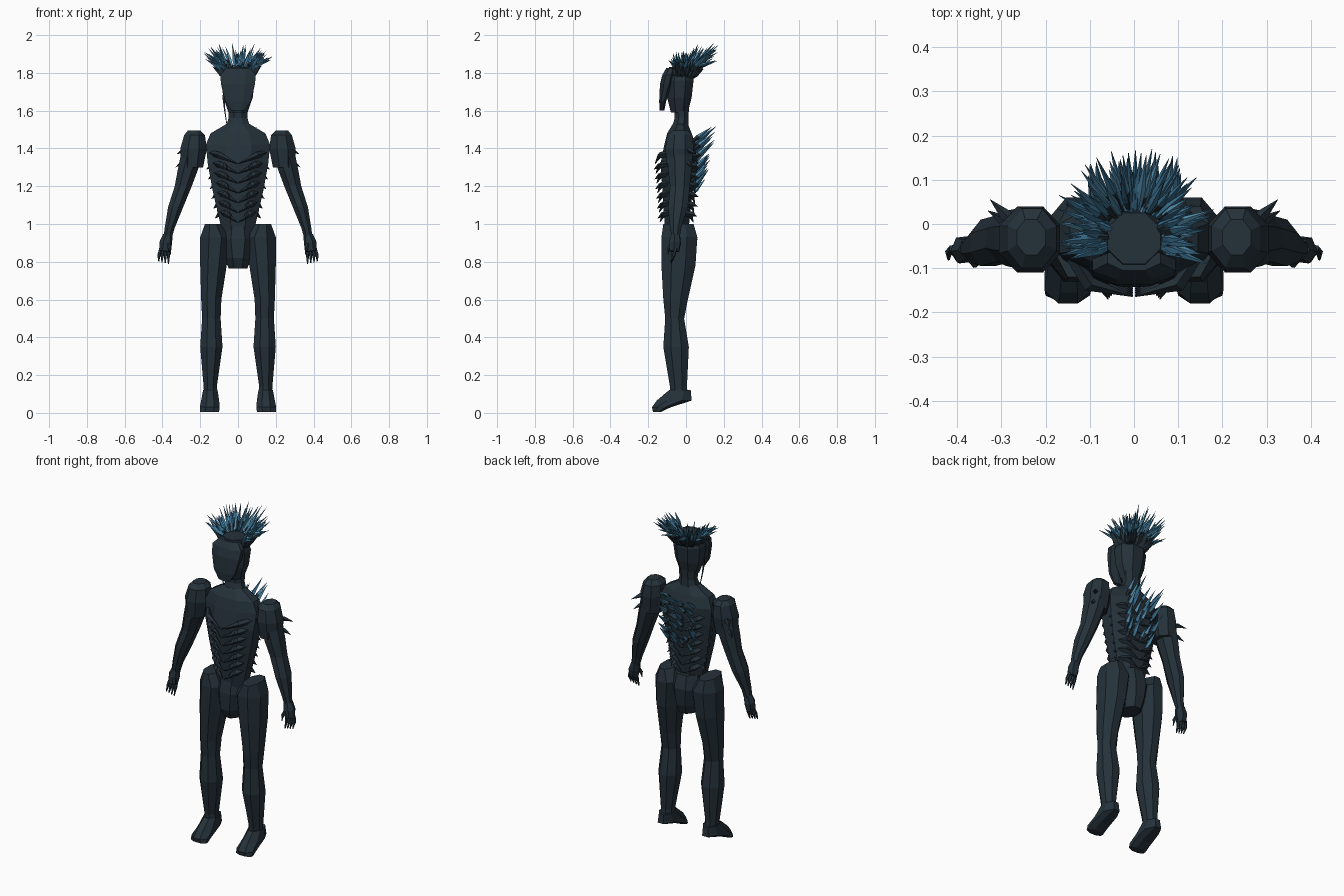
import bpy, bmesh, math, random
from mathutils import Vector

random.seed(4)
if "Cube" in bpy.data.objects:
    bpy.data.objects.remove(bpy.data.objects["Cube"], do_unlink=True)


def material(name, rgb):
    m = bpy.data.materials.new(name)
    m.use_nodes = True
    m.diffuse_color = (*rgb, 1)
    m.node_tree.nodes["Principled BSDF"].inputs["Base Color"].default_value = (*rgb, 1)
    return m


SLATE = material("dark slate", (0.018, 0.031, 0.042))
BLUE = material("crystal blue", (0.045, 0.17, 0.29))
PALE = material("pale crystal blue", (0.09, 0.28, 0.44))


def finish(name, bm, mirror=False, mats=(SLATE,)):
    bmesh.ops.recalc_face_normals(bm, faces=bm.faces)
    mesh = bpy.data.meshes.new(name)
    bm.to_mesh(mesh)
    bm.free()
    for m in mats:
        mesh.materials.append(m)
    ob = bpy.data.objects.new(name, mesh)
    bpy.context.collection.objects.link(ob)
    if mirror:
        ob.modifiers.new("Mirror", 'MIRROR').use_mirror_merge = False
    return ob


def skin(bm, rings, mats=None):
    for k, (a, b) in enumerate(zip(rings, rings[1:])):
        n = len(a)
        for i in range(n):
            f = bm.faces.new((a[i], a[(i + 1) % n], b[(i + 1) % n], b[i]))
            f.material_index = mats[k] if mats else 0
    bm.faces.new(rings[0])
    bm.faces.new(rings[-1])


def loft(name, sections, mirror=False, sides=8):
    """Stack faceted rings given as (x0, x1, y0, y1, z)."""
    bm = bmesh.new()
    rings = []
    grow = 1 / math.cos(math.pi / sides)
    for x0, x1, y0, y1, z in sections:
        ring = []
        for i in range(sides):
            a = (i + 0.5) * math.tau / sides
            ring.append(bm.verts.new(((x0 + x1) / 2 + (x1 - x0) / 2 * grow * math.cos(a),
                                      (y0 + y1) / 2 + (y1 - y0) / 2 * grow * math.sin(a), z)))
        rings.append(ring)
    skin(bm, rings)
    return finish(name, bm, mirror)


def tube(bm, pts, radii, sides=4, mats=None):
    """Faceted tube along a path, used for spikes, ribs and fingers."""
    pts = [Vector(p) for p in pts]
    rings = []
    for i, p in enumerate(pts):
        t = (pts[min(i + 1, len(pts) - 1)] - pts[max(i - 1, 0)]).normalized()
        u = t.cross(Vector((0.1, 0.2, 1))).normalized()
        v = t.cross(u)
        rings.append([bm.verts.new(p + radii[i] * (u * math.cos(j * math.tau / sides)
                     + v * math.sin(j * math.tau / sides))) for j in range(sides)])
    skin(bm, rings, mats)


def spike(bm, base, tip, r, mats=None):
    base, tip = Vector(base), Vector(tip)
    tube(bm, [base, base.lerp(tip, 0.35), tip], [r * 0.6, r, 0.0006], 4, mats)


# Torso, pelvis, neck
loft("torso", [(-.08, .08, -.11, .01, .94), (-.10, .10, -.115, .02, 1.03),
               (-.135, .135, -.125, .035, 1.18), (-.16, .16, -.135, .05, 1.32),
               (-.17, .17, -.115, .05, 1.42), (-.145, .145, -.10, .03, 1.48),
               (-.06, .06, -.07, .01, 1.53)])
loft("pelvis", [(-.05, .05, -.10, .03, .765), (-.07, .07, -.125, .05, .82),
                (-.09, .09, -.125, .06, .92), (-.075, .075, -.11, .04, 1.0)])
loft("neck", [(-.065, .065, -.075, .015, 1.51), (-.05, .05, -.06, .012, 1.56),
              (-.055, .055, -.065, .02, 1.66)])

# Head and face mask
loft("head", [(-.05, .05, -.08, .01, 1.59), (-.078, .078, -.10, .03, 1.67),
              (-.088, .088, -.105, .04, 1.76), (-.06, .06, -.09, .025, 1.83)])
loft("face_mask", [(-.035, .035, -.14, -.115, 1.60), (-.068, .068, -.142, -.105, 1.65),
                   (-.09, .09, -.138, -.07, 1.74), (-.094, .094, -.125, -.06, 1.79),
                   (-.06, .06, -.105, -.05, 1.825)])
bm = bmesh.new()
tube(bm, [(-.078, -.06, 1.68), (-.07, -.06, 1.6), (-.058, -.05, 1.52)], [.008, .004, .002])
finish("loose_strand", bm)

# Legs and feet
loft("leg", [(.105, .18, -.085, .01, .09), (.112, .182, -.085, .005, .14),
             (.082, .20, -.12, .015, .35), (.092, .19, -.11, -.01, .50),
             (.088, .195, -.12, .01, .60), (.06, .20, -.13, .05, .78),
             (.04, .20, -.13, .06, .93), (.09, .175, -.12, .04, 1.0)], True)
foot = loft("foot", [(.10, .20, -.175, -.13, .006), (.097, .202, -.18, -.08, .03),
                     (.10, .195, -.155, .03, .065), (.108, .185, -.09, .025, .12)], True)

# Arms and hands
loft("shoulder", [(.185, .30, -.10, .03, 1.30), (.165, .305, -.11, .04, 1.40),
                  (.175, .285, -.10, .035, 1.47), (.20, .265, -.07, .01, 1.495)], True)
loft("arm", [(.352, .395, -.075, -.035, .92), (.335, .388, -.085, -.025, .98),
             (.29, .37, -.095, .01, 1.09), (.245, .335, -.085, .02, 1.20),
             (.215, .32, -.095, .03, 1.28), (.18, .30, -.10, .035, 1.38)], True)
bm = bmesh.new()
tube(bm, [(.372, -.055, .94), (.382, -.058, .90), (.388, -.062, .855)], [.026, .034, .028], 6)
for i in range(4):
    x = .368 + i * .014
    tube(bm, [(x, -.055, .87), (x + i * .003, -.065, .835), (x + i * .003, -.08, .79 + i * .004)],
         [.009, .009, .003], 5)
tube(bm, [(.375, -.07, .91), (.36, -.09, .87), (.358, -.095, .84)], [.011, .010, .004], 5)
finish("hand", bm, True)
bm = bmesh.new()
spike(bm, (.27, .0, 1.40), (.325, .055, 1.37), .014)
spike(bm, (.28, .0, 1.34), (.33, .03, 1.30), .012)
finish("shoulder_spikes", bm, True)

# Overlapping rib blades that wrap the front, back and flanks
bm = bmesh.new()
for i in range(7):
    t = i / 6
    z = 1.04 + t * .31
    w, front, back = .10 + t * .055, -.13 - t * .025, .03 + t * .025
    tube(bm, [(w, -.05, z + .03), (w * .65, front * .88, z + .015), (0.003, front - .008, z - .03)],
         [.014, .017, .002])
    tube(bm, [(w, -.04, z + .03), (w * .65, back * .8, z + .01), (0.003, back + .008, z - .03)],
         [.014, .017, .002])
    if i < 6:
        spike(bm, (w * .8, -.03, z + .03), (w + .022, -.01, z - .01), .017)
        spike(bm, (w * .5, front * .85, z + .02), (w * .4, front - .02, z - .01), .013)
        spike(bm, (w * .6, back * .6, z + .02), (w * .6, back + .028, z), .013)
finish("rib_blades", bm, True)

# Crown of spiky hair: dark roots, blue tips
bm = bmesh.new()
CENTRE = Vector((0, -.03, 0))


def hair(angle, r0, z0, r1, z1, width, mats):
    d = Vector((math.cos(angle), math.sin(angle), 0))
    spike(bm, CENTRE + d * r0 + Vector((0, 0, z0)), CENTRE + d * r1 + Vector((0, 0, z1)), width, mats)


for i in range(84):
    a = math.radians(-22 + 224 * (i + random.uniform(-.4, .4)) / 83)
    rear = max(0, math.sin(a))
    reach = random.uniform(0, 1)
    tone = random.choice((1, 1, 2))
    hair(a, random.uniform(.055, .08), random.uniform(1.80, 1.84),
         .11 + .075 * reach + .02 * rear, random.uniform(1.85, 1.915) + .07 * rear * random.random(),
         .010, (0 if i % 3 == 0 else tone, tone))
for i in range(40):
    a = math.radians(-22 + 224 * i / 39)
    hair(a, .065, 1.775, random.uniform(.10, .14), random.uniform(1.82, 1.87), .014, (0, 0))
finish("hair_spikes", bm, mats=(SLATE, BLUE, PALE))

# Crystal cluster growing from the upper back
bm = bmesh.new()
for row in range(6):
    for col in range(4):
        x = -.07 + col * .05 + random.uniform(-.015, .015)
        z = 1.17 + row * .05 + random.uniform(-.015, .015)
        size = random.uniform(.6, 1)
        tone = random.choice((1, 1, 2))
        spike(bm, (x, .03, z), (x * 1.25, .05 + size * (.07 + row * .01), z + size * .11),
              .013, (0 if col % 2 else tone, tone))
finish("back_crystals", bm, mats=(SLATE, BLUE, PALE))
